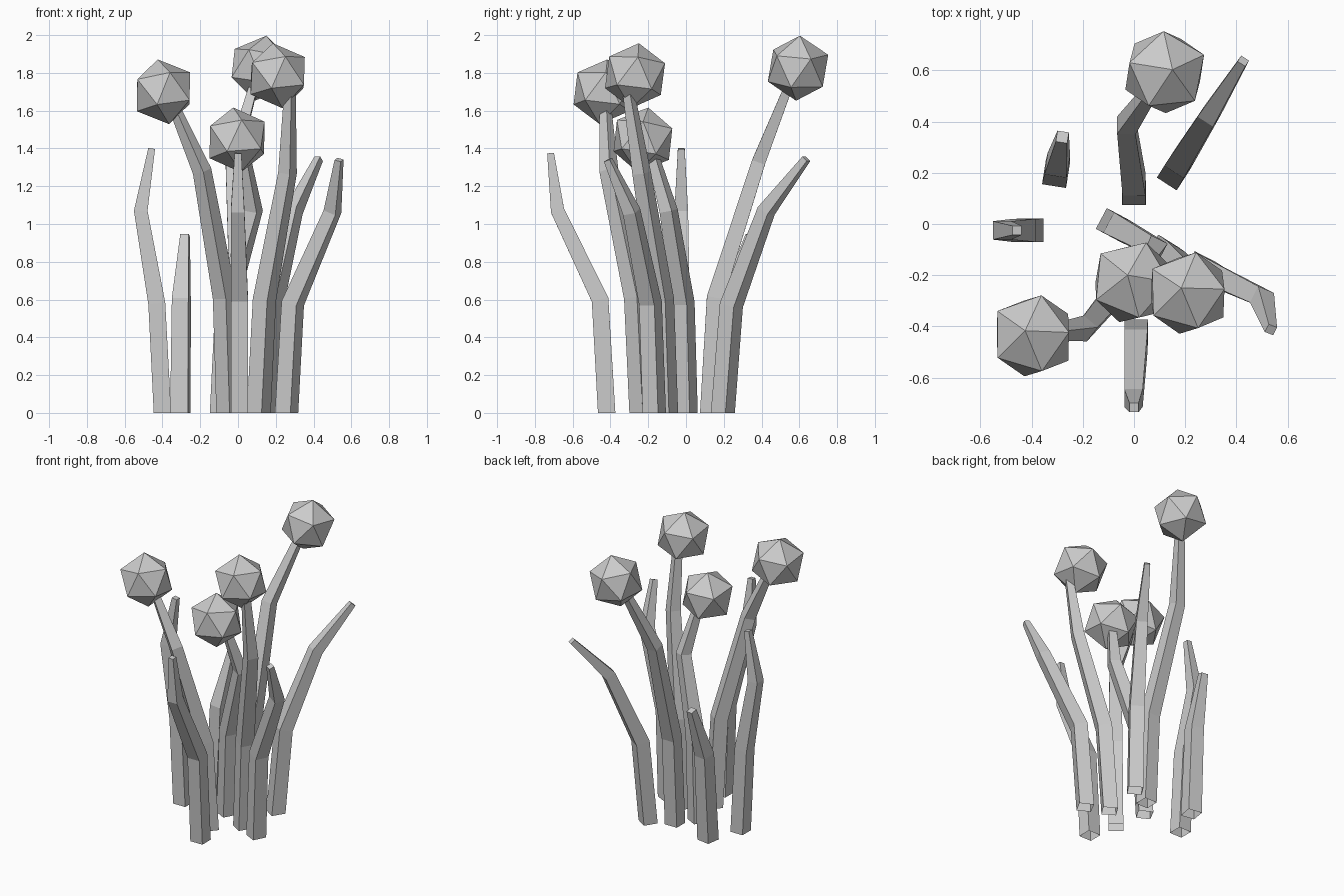
import bpy
import bmesh
import math
from mathutils import Matrix, Vector

cube = bpy.data.objects.get("Cube")
if cube:
    bpy.data.objects.remove(cube, do_unlink=True)

# One plain grey for everything
grey = bpy.data.materials.new("light_grey")
grey.use_nodes = True
grey.diffuse_color = (0.6, 0.6, 0.6, 1)
grey.node_tree.nodes["Principled BSDF"].inputs["Base Color"].default_value = grey.diffuse_color


def finish(name, bm):
    mesh = bpy.data.meshes.new(name)
    bm.to_mesh(mesh)
    bm.free()
    mesh.materials.append(grey)
    obj = bpy.data.objects.new(name, mesh)
    bpy.context.collection.objects.link(obj)
    return obj


def stalk(name, yaw, widths, path):
    """Square tapering tube along a path: mitred bends, open base, closed tip."""
    pts = [Vector(p) for p in path]
    side = Vector((math.cos(math.radians(yaw)), math.sin(math.radians(yaw)), 0))
    bm = bmesh.new()
    rings = []
    for i, (p, w) in enumerate(zip(pts, widths)):
        if i == 0:
            normal = Vector((0, 0, 1))
        else:
            normal = (p - pts[i - 1]).normalized()
            if i + 1 < len(pts):
                normal += (pts[i + 1] - p).normalized()
            normal.normalize()
        u = (side - normal * side.dot(normal)).normalized()
        v = normal.cross(u)
        rings.append([bm.verts.new(p + (u * a + v * b) * w / 2)
                      for a, b in ((-1, -1), (1, -1), (1, 1), (-1, 1))])
    for low, high in zip(rings, rings[1:]):
        for k in range(4):
            n = (k + 1) % 4
            bm.faces.new((low[k], low[n], high[n], high[k]))
    bm.faces.new(rings[-1])
    return finish(name, bm)


def flower_head(name, centre, pole, neighbour):
    """Icosahedron turned so one corner points at pole and the next at neighbour."""
    z = Vector(pole).normalized()
    x = Vector(neighbour)
    x = (x - z * x.dot(z)).normalized()
    turn = Matrix((x, z.cross(x), z)).transposed().to_4x4()
    bm = bmesh.new()
    bmesh.ops.create_icosphere(bm, subdivisions=1, radius=0.175,
                               matrix=Matrix.Translation(centre) @ turn)
    return finish(name, bm)


# Leaves: taper to a small blunt tip
LEAF = (0.092, 0.09, 0.072, 0.036)
stalk("short_leaf", -9, (0.095, 0.088, 0.045),
      [(-0.305, 0.195, 0), (-0.30, 0.23, 0.6), (-0.28, 0.34, 0.94)])
stalk("left_side_leaf", 0, LEAF,
      [(-0.40, -0.025, 0), (-0.43, -0.025, 0.58), (-0.515, -0.025, 1.07), (-0.457, -0.025, 1.4)])
stalk("front_leaf", 0, LEAF,
      [(0.008, -0.42, 0), (0.008, -0.455, 0.6), (-0.002, -0.68, 1.07), (0.0, -0.717, 1.375)])
stalk("back_leaf", -33, LEAF,
      [(0.153, 0.195, 0), (0.18, 0.24, 0.57), (0.295, 0.425, 1.07), (0.427, 0.637, 1.345)])
stalk("right_side_leaf", -27, LEAF,
      [(0.257, -0.168, 0), (0.29, -0.188, 0.58), (0.5, -0.288, 1.065), (0.535, -0.413, 1.34)])

# Flower stems: run up into the heads
STEM = (0.092, 0.09, 0.072, 0.045)
stalk("left_stem", 50, STEM,
      [(-0.05, -0.235, 0), (-0.07, -0.265, 0.61), (-0.19, -0.408, 1.28), (-0.33, -0.425, 1.6)])
stalk("back_stem", 0, STEM,
      [(0.0, 0.12, 0), (0.0, 0.155, 0.61), (-0.03, 0.385, 1.33), (0.08, 0.54, 1.72)])
stalk("right_stem", -32, STEM,
      [(0.11, -0.105, 0), (0.14, -0.125, 0.6), (0.262, -0.235, 1.27), (0.275, -0.305, 1.7)])
stalk("low_stem", -28, STEM,
      [(-0.087, 0.0, 0), (-0.06, -0.015, 0.58), (0.083, -0.092, 1.07), (0.03, -0.18, 1.38)])

# Flower heads
flower_head("left_head", (-0.395, -0.437, 1.70), (-0.03, 0.02, 0.17), (0.035, 0.163, 0.065))
flower_head("back_head", (0.12, 0.593, 1.825), (0.03, 0.01, 0.17), (0.12, -0.113, 0.07))
flower_head("right_head", (0.21, -0.27, 1.785), (-0.025, 0.02, 0.17), (0.033, 0.16, 0.065))
flower_head("low_head", (-0.005, -0.228, 1.445), (-0.02, 0.028, 0.17), (0.055, 0.163, 0.065))
